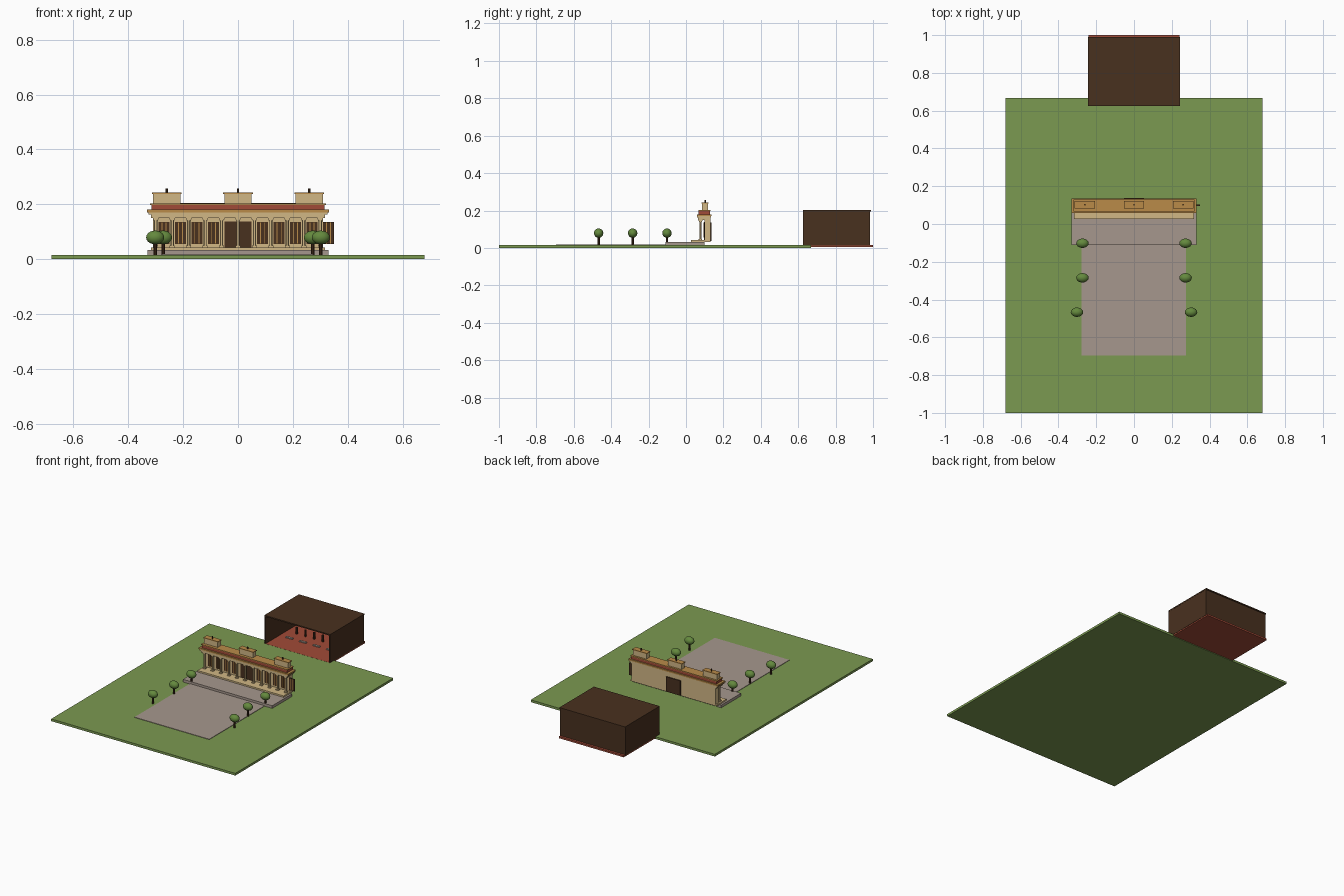
import bpy
import bmesh
from mathutils import Matrix, Vector

cube = bpy.data.objects.get("Cube")
if cube:
    bpy.data.objects.remove(cube, do_unlink=True)


def material(name, rgb):
    """Flat material from display values, converted to linear."""
    color = [(c / 255) ** 2.2 for c in rgb] + [1]
    mat = bpy.data.materials.new(name)
    mat.use_nodes = True
    mat.diffuse_color = color
    bsdf = mat.node_tree.nodes["Principled BSDF"]
    bsdf.inputs["Base Color"].default_value = color
    bsdf.inputs["Roughness"].default_value = 0.9
    return mat


GRASS = material("grass_green", (122, 152, 82))
PAVING = material("paving_grey", (165, 150, 140))
SAND = material("sandstone", (208, 182, 132))
OCHRE = material("ochre", (184, 138, 74))
RED = material("brick_red", (160, 76, 58))
BROWN = material("dark_brown", (74, 52, 36))
LEAF = material("leaf_green", (100, 136, 64))
BARK = material("bark_brown", (68, 46, 32))


def finish(name, bm, mat, smooth=False):
    mesh = bpy.data.meshes.new(name)
    bm.to_mesh(mesh)
    bm.free()
    mesh.materials.append(mat)
    for p in mesh.polygons:
        p.use_smooth = smooth
    obj = bpy.data.objects.new(name, mesh)
    bpy.context.collection.objects.link(obj)
    return obj


def add_box(bm, x, y, z):
    size = [r[1] - r[0] for r in (x, y, z)]
    mid = Vector([(r[0] + r[1]) / 2 for r in (x, y, z)])
    bmesh.ops.create_cube(bm, size=1, matrix=Matrix.Translation(mid) @ Matrix.Diagonal((*size, 1)))


def add_post(bm, x, y, z, radius, sides=12):
    mid = Matrix.Translation((x, y, (z[0] + z[1]) / 2))
    bmesh.ops.create_cone(bm, cap_ends=True, segments=sides, radius1=radius,
                          radius2=radius, depth=z[1] - z[0], matrix=mid)


def box(name, mat, x, y, z):
    bm = bmesh.new()
    add_box(bm, x, y, z)
    return finish(name, bm, mat)


def wide(half):
    return (-half, half)


# Grounds: lawn, forecourt and the low terrace
box("lawn", GRASS, wide(0.68), (-1, 0.667), (0, 0.015))
box("forecourt", PAVING, (-0.278, 0.274), (-0.695, -0.11), (0.01, 0.018))
box("terrace", PAVING, wide(0.33), (-0.11, 0.1), (0.01, 0.033))
box("plinth", SAND, wide(0.318), (0.027, 0.13), (0.033, 0.043))

# Main wall and the stacked entablature
box("main_wall", SAND, wide(0.31), (0.1, 0.13), (0.035, 0.153))
box("beam", SAND, wide(0.318), (0.064, 0.13), (0.15, 0.162))
box("lower_cornice", SAND, wide(0.326), (0.06, 0.134), (0.162, 0.17))
box("upper_cornice", OCHRE, wide(0.331), (0.058, 0.136), (0.17, 0.18))
box("attic_band", RED, wide(0.315), (0.068, 0.128), (0.18, 0.198))
box("attic_cap", OCHRE, wide(0.32), (0.066, 0.131), (0.198, 0.203))

# Colonnade with square bases and capitals
shafts, blocks = bmesh.new(), bmesh.new()
for i in range(11):
    x = -0.3 + 0.06 * i
    add_post(shafts, x, 0.077, (0.045, 0.148), 0.006)
    for z, half in (((0.043, 0.049), 0.009), ((0.14, 0.145), 0.008), ((0.145, 0.15), 0.01)):
        add_box(blocks, (x - half, x + half), (0.077 - half, 0.077 + half), z)
finish("column_shafts", shafts, SAND, True)
bpy.context.view_layer.objects.active = bpy.data.objects["column_shafts"]
bpy.data.objects["column_shafts"].select_set(True)
bpy.ops.object.shade_smooth_by_angle()
finish("column_bases_and_capitals", blocks, SAND)

# Windows in each bay, with upright bars; the middle bays hold the doors
panes, bars = bmesh.new(), bmesh.new()
for i in range(11):
    x = -0.27 + 0.06 * i
    if abs(x) < 0.05:
        continue
    add_box(panes, (x - 0.02, x + 0.02), (0.096, 0.102), (0.055, 0.135))
    for dx in (-0.0075, 0.0075):
        add_box(bars, (x + dx - 0.0016, x + dx + 0.0016), (0.094, 0.097), (0.055, 0.135))
finish("windows", panes, BROWN)
finish("window_bars", bars, OCHRE)
box("front_door", BROWN, wide(0.05), (0.096, 0.102), (0.043, 0.138))
box("back_door", BROWN, wide(0.053), (0.129, 0.137), (0.036, 0.135))

# Three roof turrets with caps and finials
for name, x in (("left", 0.26), ("middle", 0), ("right", -0.26)):
    box(name + "_turret", SAND, (x - 0.05, x + 0.05), (0.086, 0.118), (0.2, 0.238))
    box(name + "_turret_cap", OCHRE, (x - 0.054, x + 0.054), (0.083, 0.121), (0.238, 0.243))
    bm = bmesh.new()
    add_post(bm, x, 0.102, (0.24, 0.257), 0.004, 8)
    finish(name + "_finial", bm, BROWN)

# Trees in two rows
for side, s in (("left", 1), ("right", -1)):
    for row, (x, y) in enumerate(((0.273, -0.102), (0.273, -0.285), (0.302, -0.467))):
        bm = bmesh.new()
        add_post(bm, s * x, y, (0.012, 0.07), 0.006, 8)
        finish(f"{side}_trunk_{row}", bm, BARK)
        bm = bmesh.new()
        place = Matrix.Translation((s * x, y, 0.079)) @ Matrix.Diagonal((0.033, 0.025, 0.025, 1))
        bmesh.ops.create_uvsphere(bm, u_segments=16, v_segments=10, radius=1, matrix=place)
        finish(f"{side}_crown_{row}", bm, LEAF, True)

# Rear hall, open to the front
box("hall_floor", RED, wide(0.24), (0.625, 1), (0.004, 0.0156))
for name, s in (("left", 1), ("right", -1)):
    box(name + "_hall_wall", BROWN, sorted((s * 0.234, s * 0.242)), (0.625, 0.985), (0.0125, 0.2))
box("hall_back_wall", BROWN, wide(0.24), (0.977, 0.985), (0.0125, 0.2))
box("hall_roof", BROWN, wide(0.243), (0.625, 0.99), (0.196, 0.204))

# Hall furnishings: posts and low benches
posts, benches = bmesh.new(), bmesh.new()
for i in range(6):
    x = -0.16 + 0.064 * i
    add_post(posts, x, 0.85, (0.015, 0.06), 0.007, 8)
for x in (-0.16, -0.06, 0.04, 0.14):
    add_box(benches, (x - 0.025, x + 0.025), (0.765, 0.78), (0.015, 0.022))
finish("hall_posts", posts, BARK)
finish("hall_benches", benches, PAVING)
